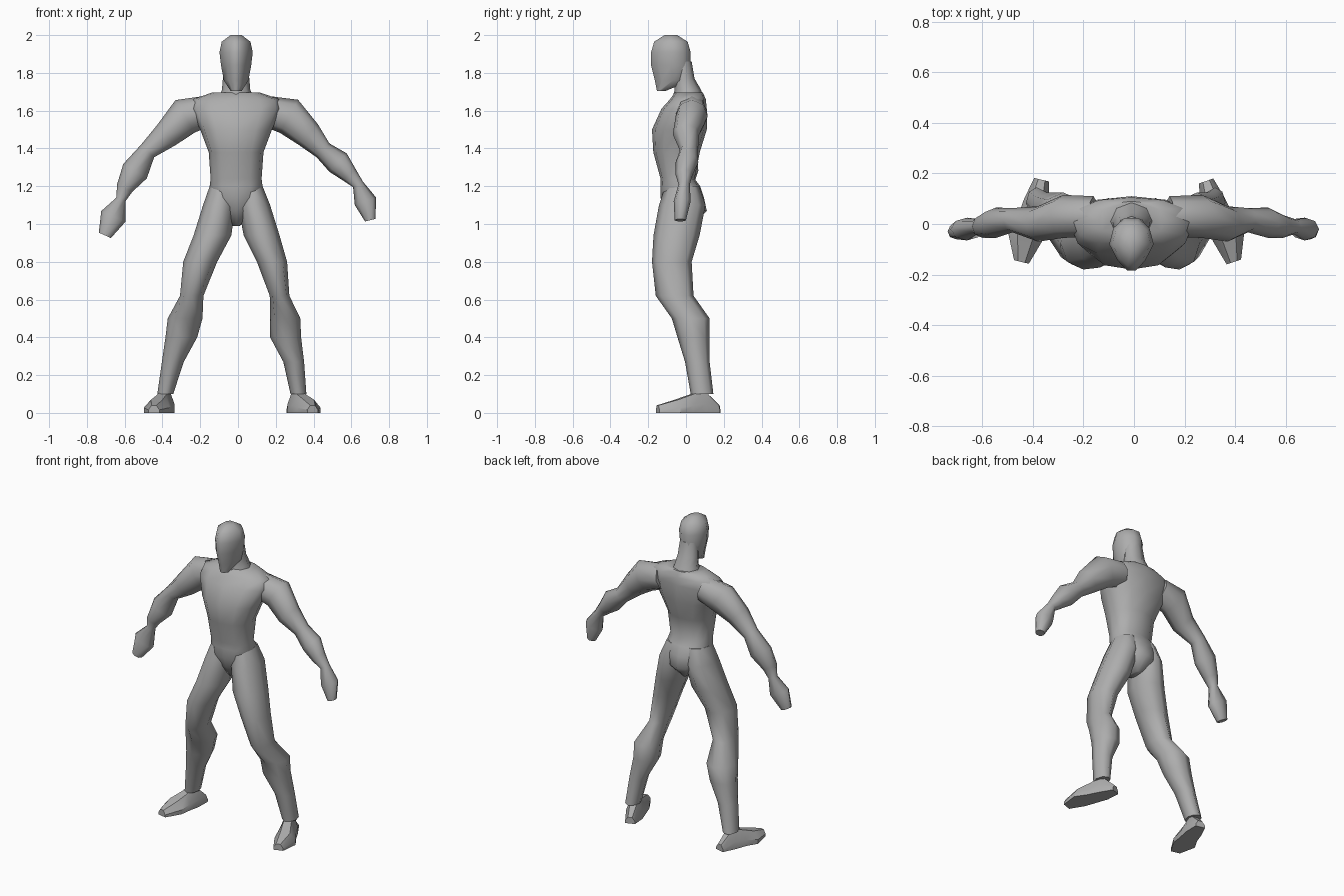
import bpy, bmesh
from math import cos, sin, pi, radians
from mathutils import Vector

cube = bpy.data.objects.get("Cube")
if cube:
    bpy.data.objects.remove(cube, do_unlink=True)

grey = bpy.data.materials.new("plain grey")
grey.use_nodes = True
grey.diffuse_color = (0.42, 0.42, 0.42, 1)
grey.node_tree.nodes["Principled BSDF"].inputs["Base Color"].default_value = grey.diffuse_color

Y_AXIS = Vector((0, 1, 0))
Z_AXIS = Vector((0, 0, 1))


def squared(value, power):
    return abs(value) ** power * (1 if value >= 0 else -1)


def skin(name, rings, smooth_angle=60):
    """Bridge a list of vertex rings, close both ends and shade the result."""
    bm = bmesh.new()
    loops = [[bm.verts.new(p) for p in ring] for ring in rings]
    count = len(loops[0])
    for low, high in zip(loops, loops[1:]):
        for i in range(count):
            j = (i + 1) % count
            bm.faces.new((low[i], low[j], high[j], high[i]))
    bm.faces.new(loops[0])
    bm.faces.new(loops[-1])
    bmesh.ops.recalc_face_normals(bm, faces=bm.faces)
    mesh = bpy.data.meshes.new(name)
    bm.to_mesh(mesh)
    bm.free()
    mesh.materials.append(grey)
    part = bpy.data.objects.new(name, mesh)
    bpy.context.collection.objects.link(part)
    bpy.ops.object.select_all(action="DESELECT")
    part.select_set(True)
    bpy.context.view_layer.objects.active = part
    bpy.ops.object.shade_smooth_by_angle(angle=radians(smooth_angle))
    return part


def loft(name, sections, sides=8, power=1.0, front_taper=0.0, follow=False):
    """Sections hold centre x, y, z, half width and half depth in hundredths."""
    data = [[value / 100 for value in section] for section in sections]
    centres = [Vector(d[:3]) for d in data]
    rings = []
    for i, d in enumerate(data):
        across = Vector((1, 0, 0))
        if follow:
            along = centres[min(i + 1, len(data) - 1)] - centres[max(i - 1, 0)]
            across = Vector((along.z, 0, -along.x)).normalized()
        ring = []
        for k in range(sides):
            angle = 2 * pi * k / sides
            c, s = squared(cos(angle), power), squared(sin(angle), power)
            narrow = 1 - front_taper * max(0, -s)
            ring.append(centres[i] + across * c * d[3] * narrow + Y_AXIS * s * d[4])
        rings.append(ring)
    return skin(name, rings)


def foot(name, sections):
    """Sections hold x, y, half width and height in hundredths, heel to toe."""
    data = [[value / 100 for value in section] for section in sections]
    run = Vector((data[-1][0] - data[0][0], data[-1][1] - data[0][1], 0)).normalized()
    across = run.cross(Z_AXIS)
    rings = []
    for x, y, width, height in data:
        base = Vector((x, y, 0))
        rings.append([base + across * width * u + Z_AXIS * height * v
                      for u, v in ((-1, 0), (1, 0), (1, 0.4), (0.45, 1), (-0.45, 1), (-1, 0.4))])
    return skin(name, rings, 35)


# Torso from crotch to collar
loft("torso", [
    (-1, -1, 99, 2, 5), (-1, 0, 107, 10, 11), (-1, -2, 114, 13, 11.5),
    (-1, -3, 120, 14, 10.5), (-1, -4.5, 124, 13.5, 9), (-1, -5, 138, 14.5, 12.3),
    (-1, -3.5, 150, 19, 14.5), (-1, -1, 161, 24, 12), (-1, 1, 166, 23, 9.5),
    (-1, 1.5, 169.5, 13, 7.5)], sides=12, power=0.85)

# Neck and head
loft("neck", [(-1, 1, 164, 11, 9), (-1, 1, 171, 7.5, 7), (-1, -1, 177, 7, 5.5),
              (-1, -2, 186, 6, 5)])
loft("head", [(-1, -13, 170.5, 3, 2.5), (-1, -7, 176, 6.5, 10), (-1, -8, 184, 8, 11),
              (-1, -8, 191, 8.8, 11), (-1, -8, 196.5, 7.6, 9.3), (-1, -8, 200, 3, 3.5)],
     sides=10, front_taper=0.4)

# Arms: both share the same depths, from shoulder to fingertips
arm_depths = [(3, 8), (3, 8.5), (0, 7), (1.5, 4.8), (0.5, 6), (-1, 4.5), (-1, 3), (-2, 4.5), (-3, 3)]
arm_paths = {
    "left_arm": [(14, 160, 8), (27, 157, 10), (37, 147.5, 7.5), (45, 139, 5), (53, 132.5, 6.7),
                 (59, 126, 4.5), (63.5, 121, 3), (67.5, 112, 6), (70, 102, 2.8)],
    "right_arm": [(-16, 160, 8), (-28, 157, 10), (-38, 147, 7.2), (-48, 138.5, 4.8), (-54.5, 128, 7.3),
                  (-60, 119, 4.5), (-62, 113, 2.6), (-66, 104, 7), (-70.5, 94, 3.5)],
}
for name, path in arm_paths.items():
    loft(name, [(x, y, z, width, depth)
                for (x, z, width), (y, depth) in zip(path, arm_depths)], follow=True)

# Legs: both share the same heights and depths, from hip to ankle
leg_levels = [(120, -2, 9), (110, -2, 12.3), (94, -5, 12.2), (80, -7.5, 10.5), (62, -6, 10),
              (50, 2.5, 10), (40, 4, 8.5), (27, 6, 6.5), (10, 8.5, 6)]
leg_paths = {
    "left_leg": [(6, 7), (8.5, 8.5), (12.5, 9.5), (18, 8), (22, 5.2), (25, 8), (25.2, 8.2),
                 (29.5, 5.5), (32, 4.2)],
    "right_leg": [(-8, 7), (-10, 8.5), (-13.5, 10), (-20, 9), (-24.5, 6.2), (-28, 9.2), (-30, 8.4),
                  (-34.5, 5.8), (-38.5, 4.2)],
}
for name, path in leg_paths.items():
    loft(name, [(x, y, z, width, depth)
                for (x, width), (z, y, depth) in zip(path, leg_levels)])

# Splayed wedge feet
foot("left_foot", [(28.5, 17, 3, 4), (31, 9, 5, 12), (34, 2, 5.5, 9.5),
                   (37.5, -5, 6.5, 7), (39.5, -15, 3, 4)])
foot("right_foot", [(-36.5, 17.5, 3, 4), (-38.5, 9, 5, 12), (-40.5, 2, 5.5, 9.5),
                    (-43, -5, 7, 7), (-44.5, -15, 3, 4)])
